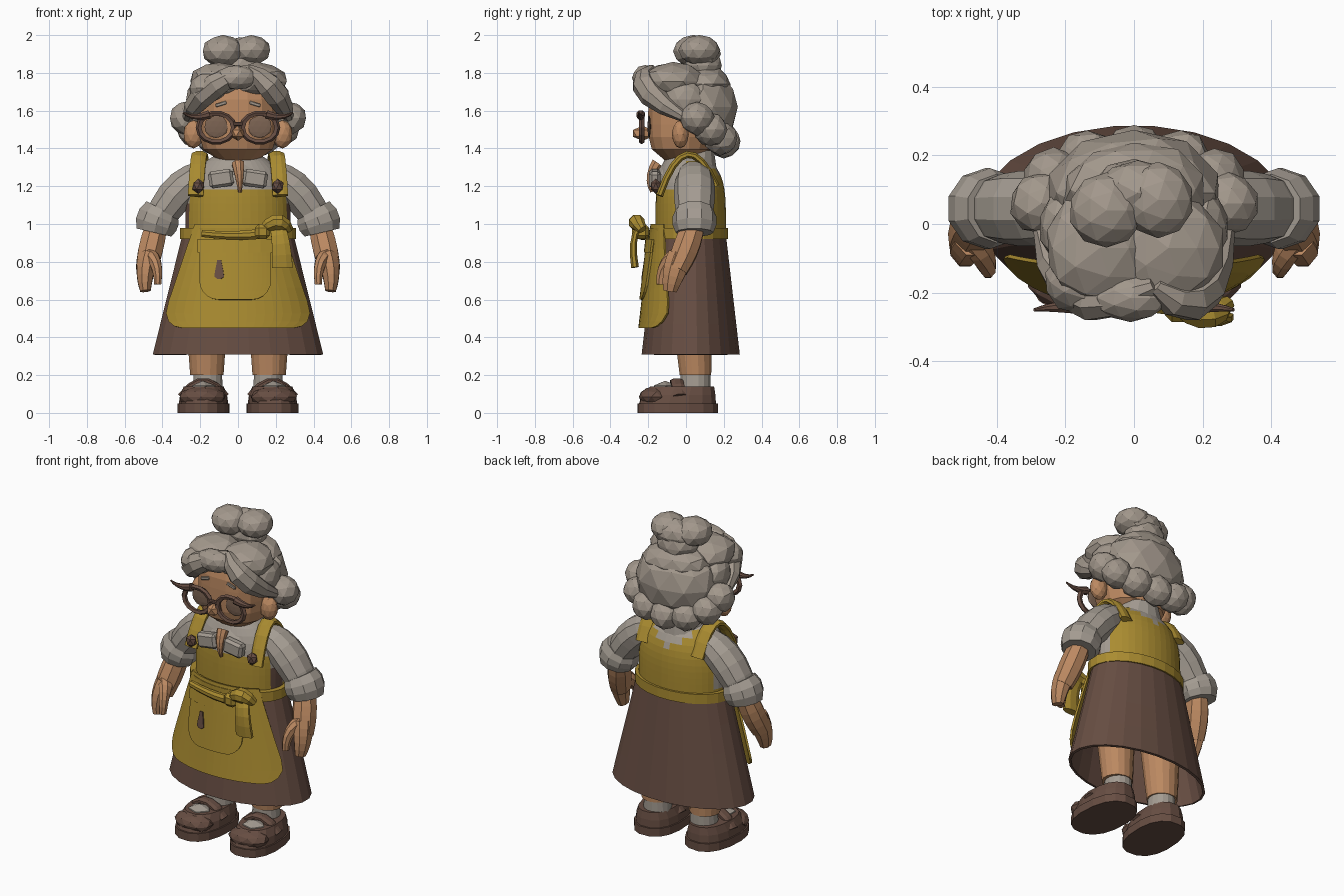
import bpy, bmesh, math, random
from math import sin, cos, pi, sqrt
from mathutils import Vector, Matrix

random.seed(4)
if "Cube" in bpy.data.objects:
    bpy.data.objects.remove(bpy.data.objects["Cube"])


def material(name, red, green, blue):
    mat = bpy.data.materials.new(name)
    mat.use_nodes = True
    color = (red, green, blue, 1)
    mat.diffuse_color = color
    mat.node_tree.nodes["Principled BSDF"].inputs["Base Color"].default_value = color
    return mat


HAIR = material("grey hair", .36, .31, .26)
SHIRT = material("pale grey cloth", .37, .33, .285)
SKIN = material("tan skin", .5, .25, .12)
APRON = material("mustard cloth", .4, .26, .03)
BROWN = material("dark brown", .135, .075, .055)
EYE = material("eye brown", .2, .125, .085)


def finish(name, bm, *materials):
    bmesh.ops.recalc_face_normals(bm, faces=bm.faces)
    mesh = bpy.data.meshes.new(name)
    bm.to_mesh(mesh)
    bm.free()
    for mat in materials:
        mesh.materials.append(mat)
    part = bpy.data.objects.new(name, mesh)
    bpy.context.collection.objects.link(part)
    return part


def thicken(part, depth):
    modifier = part.modifiers.new("thickness", "SOLIDIFY")
    modifier.thickness = depth
    return part


def bridge(bm, rows, closed):
    """Join neighbouring rows of vertices with quads."""
    for low, high in zip(rows, rows[1:]):
        for k in range(len(low) if closed else len(low) - 1):
            following = (k + 1) % len(low)
            bm.faces.new((low[k], low[following], high[following], high[k]))


def loft(name, sections, mat, sides, power=1, caps=True):
    """Skin a list of (centre, first axis, second axis) ellipses."""
    bm, rings = bmesh.new(), []
    for centre, across, along in sections:
        ring = []
        for k in range(sides):
            angle = math.tau * (k + .5) / sides
            c, s = (math.copysign(abs(f) ** power, f) for f in (cos(angle), sin(angle)))
            ring.append(bm.verts.new(centre + across * c + along * s))
        rings.append(ring)
    bridge(bm, rings, closed=True)
    if caps:
        bm.faces.new(rings[0])
        bm.faces.new(rings[-1])
    return finish(name, bm, mat)


def stack(name, bottom, top, shape, mat, x=0, steps=1, sides=16, **options):
    """Level ellipses; shape(t) gives centre y, x radius and y radius."""
    sections = []
    for i in range(steps + 1):
        t = i / steps
        y, rx, ry = shape(t)
        centre = Vector((x, y, bottom + (top - bottom) * t))
        sections.append((centre, Vector((rx, 0, 0)), Vector((0, ry, 0))))
    return loft(name, sections, mat, sides, **options)


def limb(name, start, bend, end, radius, mat, wide=1, ref=(0, 1, 0), steps=5, sides=8):
    """Tube along a bent path; 'wide' stretches it along ref."""
    start, bend, end = Vector(start), Vector(bend), Vector(end)
    sections = []
    for i in range(steps + 1):
        t = i / steps
        centre = start.lerp(bend, t).lerp(bend.lerp(end, t), t)
        tangent = (bend - start).lerp(end - bend, t).normalized()
        along = Vector(ref)
        along = (along - tangent * along.dot(tangent)).normalized()
        sections.append((centre, along.cross(tangent) * radius(t), along * radius(t) * wide))
    return loft(name, sections, mat, sides)


def taper(first, last):
    return lambda t: first + (last - first) * t


def swell(ends, middle):
    return lambda t: ends + (middle - ends) * sin(pi * t)


def blob(name, centre, size, mat=HAIR, detail=2, rough=.05):
    bm = bmesh.new()
    bmesh.ops.create_icosphere(bm, subdivisions=detail, radius=1)
    for v in bm.verts:
        v.co *= 1 + random.uniform(-rough, rough)
    bm.transform(Matrix.Translation(centre) @ Matrix.Diagonal((*size, 1)))
    return finish(name, bm, mat)


def box(name, centre, size, mat, tilt=0):
    bm = bmesh.new()
    bmesh.ops.create_cube(bm, size=1)
    bm.transform(Matrix.Translation(centre) @ Matrix.Rotation(tilt, 4, "Y") @ Matrix.Diagonal((*size, 1)))
    bmesh.ops.bevel(bm, geom=bm.edges[:], offset=min(size) / 4, affect="EDGES")
    return finish(name, bm, mat)


# Skirt, and panels that follow its front
HEM, WAIST = .31, .95


def skirt_shape(t):
    return .025, .455 - .16 * t, .262 - .075 * t


def panel(name, bottom, top, low_width, high_width, corner, gap, mat, x=0, steps=8):
    bm, rows = bmesh.new(), []
    for i in range(steps + 1):
        t = (i / steps) ** 2
        z = bottom + (top - bottom) * t
        drop = max(0, corner - (z - bottom))
        width = low_width + (high_width - low_width) * t - corner + sqrt(corner ** 2 - drop ** 2)
        y, rx, ry = skirt_shape((z - HEM) / (WAIST - HEM))
        row = []
        for k in range(-steps, steps + 1):
            px = x + width * k / steps
            depth = (ry + gap) * sqrt(1 - (px / (rx + gap)) ** 2)
            row.append(bm.verts.new((px, y - depth, z)))
        rows.append(row)
    bridge(bm, rows, closed=False)
    return thicken(finish(name, bm, mat), .012)


thicken(stack("skirt", HEM, WAIST, skirt_shape, BROWN, steps=4, sides=24, caps=False), .015)
panel("apron_skirt", .45, 1, .415, .23, .12, .032, APRON)
panel("apron_pocket", .6, .9, .19, .19, .1, .044, APRON, x=-.015)
panel("pocket_hem", .85, .92, .2, .2, 0, .05, APRON, x=-.015, steps=3)
panel("pocket_mark", .71, .81, .03, .01, .02, .051, BROWN, x=-.1, steps=3)

# Torso: shirt, bib and scooped apron back share one loft
torso = stack("torso", .92, 1.37, lambda t: (.025 * (1 - t ** 5), .28 * (1 - .6 * t ** 5), .187 * (1 - t ** 5 / 2)),
              SHIRT, steps=12, sides=40)
torso.data.materials.append(APRON)
torso.data.materials.append(BROWN)
for face in torso.data.polygons:
    x, y, z = face.center
    apron_top = 1.18 if y < 0 else 1.22 + .7 * abs(x)
    if z < apron_top and (abs(x) < .25 or z < 1):
        face.material_index = 1
    if z < 1.09 and abs(x) > .25 and y < .05:
        face.material_index = 2
stack("apron_belt", .92, .98, lambda t: (.015, .31, .21), APRON, sides=24)

# Bow at the waist
box("bow_knot", (.13, -.24, .96), (.08, .09, .08), APRON)
limb("bow_loop", (.13, -.24, .97), (.22, -.29, 1.05), (.27, -.23, .97), swell(.025, .045), APRON)
limb("bow_tail", (.2, -.23, 1), (.23, -.3, .95), (.235, -.27, .77), taper(.015, .022), APRON, wide=2.7, ref=(1, 0, 0))
limb("bow_fold", (.13, -.24, .95), (0, -.23, .93), (-.19, -.19, .95), taper(.03, .02), APRON)

# Head, neck and collar
def head_shape(t):
    size = sqrt(1 - .8 * abs(2 * t - 1) ** 4)
    return -.025, .21 * size, .178 * size


stack("head", 1.33, 1.79, head_shape, SKIN, steps=7, power=.85)
stack("neck", 1.24, 1.36, lambda t: (-.02, .09, .09), SKIN)
stack("collar_band", 1.26, 1.39, lambda t: (.04 * t, .18 - .06 * t, .17 - .06 * t), SHIRT)
limb("open_neckline", (.01, -.18, 1.17), (.01, -.21, 1.24), (0, -.15, 1.32), taper(.01, .035), SKIN)
blob("nose", (0, -.23, 1.48), (.04, .06, .04), SKIN, detail=1, rough=0)
box("glasses_bridge", (0, -.24, 1.53), (.06, .02, .02), BROWN)

# Hair mass, curls around the nape, and bun
blob("hair_mass", (0, .09, 1.62), (.26, .185, .21), rough=.03)
for i in range(7):
    angle = pi * i / 6
    blob(f"nape_curl_{i}", (.27 * cos(angle), .06 + .14 * sin(angle), 1.56 - .12 * sin(angle)), [.09] * 3)
blob("hair_crown_back", (0, .1, 1.74), (.21, .14, .1))
blob("fringe_tip", (-.01, -.215, 1.775), (.11, .07, .065))
blob("fringe_lobe", (-.16, -.17, 1.72), (.1, .09, .08))
blob("bun_base", (0, .09, 1.84), (.13, .1, .09))
blob("bun_back", (.01, .09, 1.9), (.13, .095, .085))
blob("bun_lobe_right", (-.08, .04, 1.915), (.11, .11, .085), rough=.02)
blob("bun_lobe_left", (.07, .07, 1.92), (.105, .11, .08), rough=.02)

for side, s in (("left", 1), ("right", -1)):
    # Hair over the brow and temple, ear and eyebrow
    blob(f"{side}_hair_crown", (s * .1, -.07, 1.755), (.16, .17, .1))
    blob(f"{side}_temple_hair", (s * .2, -.01, 1.66), (.075, .11, .1))
    limb(f"{side}_fringe", (.06, -.18, 1.82), (s * .2, -.32, 1.73), (s * .27, 0, 1.56), swell(.025, .07), HAIR)
    blob(f"{side}_ear", (s * .235, -.03, 1.475), (.055, .045, .075), SKIN, rough=0)
    box(f"{side}_eyebrow", (s * .09, -.194, 1.635), (.06, .012, .018), HAIR, tilt=s * .3)

    # Eyes and glasses
    eye_x = s * .115
    blob(f"{side}_eye", (eye_x, -.195, 1.515), (.065, .009, .06), EYE, rough=0)
    bpy.ops.mesh.primitive_torus_add(major_segments=14, minor_segments=5, major_radius=.08, minor_radius=.015,
                                     location=(eye_x, -.235, 1.51), rotation=(pi / 2, 0, 0))
    rim = bpy.context.object
    rim.name = f"{side}_glasses_rim"
    rim.scale = (1.15, .95, 1)
    rim.data.materials.append(BROWN)
    limb(f"{side}_glasses_wing", (s * .15, -.24, 1.58), (s * .24, -.24, 1.55), (s * .29, -.25, 1.59),
         taper(.025, .005), BROWN)

    # Collar flap, apron strap and button
    box(f"{side}_collar_flap", (s * .09, -.165, 1.24), (.13, .06, .09), SHIRT, tilt=s * .15)
    limb(f"{side}_apron_strap", (s * .225, -.14, 1.15), (s * .2, 0, 1.56), (s * .19, .16, 1.2),
         taper(.02, .02), APRON, wide=2.2, ref=(1, 0, 0), steps=8)
    blob(f"{side}_button", (s * .21, -.16, 1.2), (.035, .03, .04), BROWN, detail=1, rough=0)

    # Sleeve, cuff, forearm, hand and thumb
    limb(f"{side}_sleeve", (s * .18, .045, 1.26), (s * .32, .045, 1.21), (s * .43, .045, 1),
         swell(.08, .1), SHIRT, wide=1.1, sides=10)
    limb(f"{side}_cuff", (s * .4, .045, 1.075), (s * .43, .045, 1.02), (s * .445, .045, .955),
         swell(.1, .12), SHIRT, steps=3, sides=10)
    limb(f"{side}_forearm", (s * .43, .04, 1), (s * .46, .01, .88), (s * .485, -.05, .76),
         swell(.06, .07), SKIN, wide=1.05)
    limb(f"{side}_hand", (s * .475, -.03, .83), (s * .5, -.07, .74), (s * .49, -.085, .645),
         lambda t: .055 - .025 * t ** 2, SKIN, wide=1.3)
    limb(f"{side}_thumb", (s * .46, -.05, .83), (s * .42, -.13, .79), (s * .425, -.135, .68),
         taper(.04, .02), SKIN, wide=1.2)

    # Leg, sock and shoe
    stack(f"{side}_leg", .2, .6, lambda t: (.05 - .02 * t, .09 + .03 * t, .085 + .03 * t), SKIN, x=s * .165)
    stack(f"{side}_sock", .08, .22, lambda t: (.05, .085 - .01 * t, .08), SHIRT, x=s * .16)
    shoe = [
        stack(f"{side}_sole", 0, .05, lambda t: (-.045, .138, .215), BROWN, power=.85),
        stack(f"{side}_shoe", .05, .14, lambda t: (.025 * t ** 2 - .045, .13 - .025 * t ** 2, .205 - .035 * t ** 2),
              BROWN, steps=2, power=.85),
        blob(f"{side}_toe", (0, -.165, .085), (.125, .085, .055), BROWN, rough=.02),
        blob(f"{side}_instep", (0, -.11, .125), (.075, .07, .045), SHIRT, detail=1, rough=0),
        limb(f"{side}_shoe_strap", (-.12, -.04, .09), (0, -.06, .25), (.12, -.04, .09),
             taper(.018, .018), BROWN, wide=2),
    ]
    for part in shoe:
        part.location.x = s * .18
        part.rotation_euler.z = s * .06
